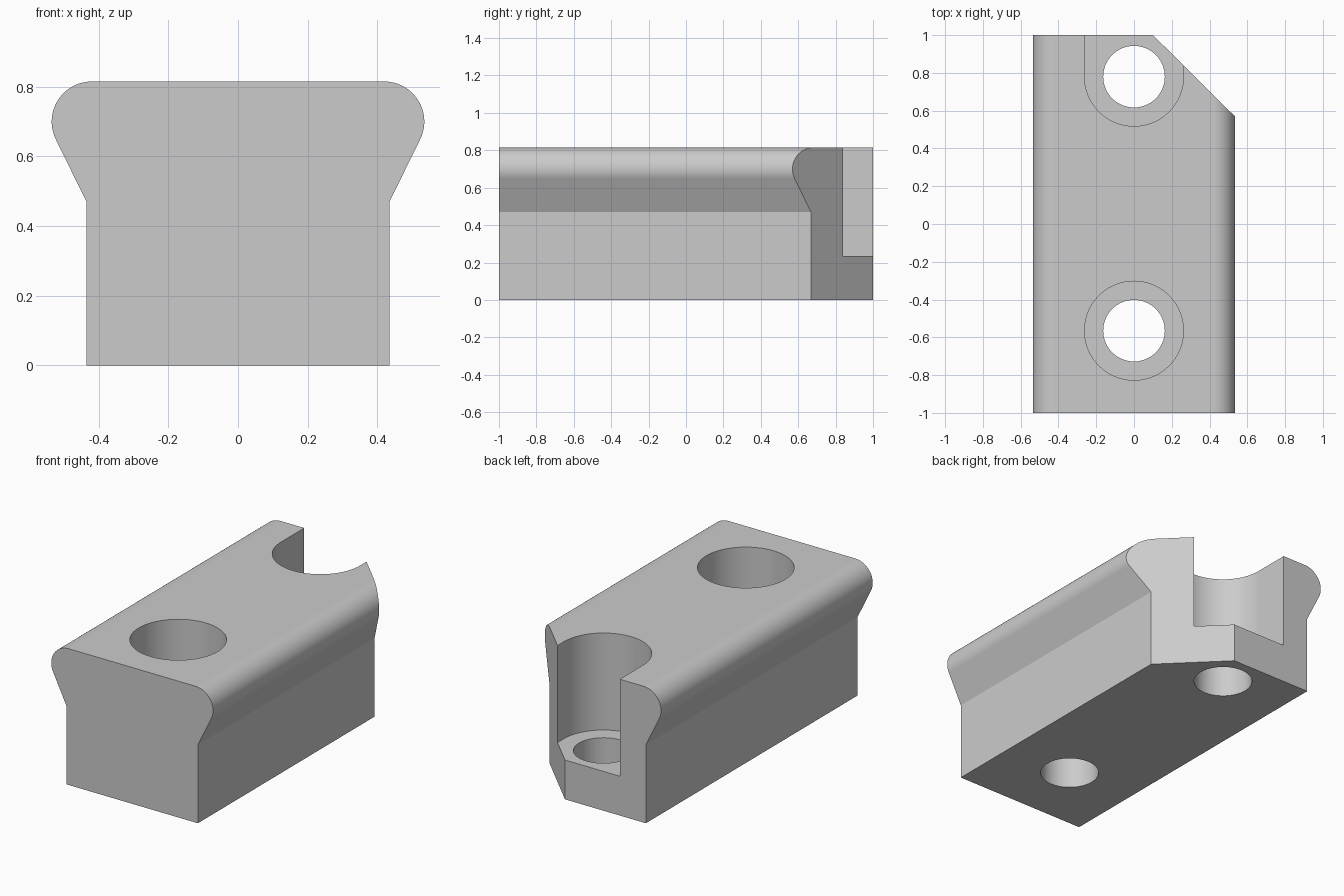
import bpy, bmesh, math
from mathutils import Vector

cube = bpy.data.objects.get("Cube")
if cube:
    bpy.data.objects.remove(cube, do_unlink=True)

grey = bpy.data.materials.new("light grey")
grey.use_nodes = True
colour = (0.6, 0.6, 0.6, 1)
grey.diffuse_color = colour
grey.node_tree.nodes["Principled BSDF"].inputs["Base Color"].default_value = colour


def arc(cx, cy, r, start, end, steps):
    """Points along an arc, angles in degrees."""
    angles = [math.radians(start + (end - start) * i / steps) for i in range(steps + 1)]
    return [(cx + r * math.cos(a), cy + r * math.sin(a)) for a in angles]


def prism(name, outline, place, sweep):
    """Extrude an outline, placed in space by a function, along a vector."""
    bm = bmesh.new()
    face = bm.faces.new([bm.verts.new(place(u, v)) for u, v in outline])
    grown = bmesh.ops.extrude_face_region(bm, geom=[face])
    moved = [g for g in grown["geom"] if isinstance(g, bmesh.types.BMVert)]
    bmesh.ops.translate(bm, verts=moved, vec=Vector(sweep))
    bmesh.ops.recalc_face_normals(bm, faces=bm.faces)
    mesh = bpy.data.meshes.new(name)
    bm.to_mesh(mesh)
    bm.free()
    mesh.materials.append(grey)
    obj = bpy.data.objects.new(name, mesh)
    bpy.context.collection.objects.link(obj)
    return obj


def upright(name, outline, bottom, top):
    return prism(name, outline, lambda u, v: (u, v, bottom), (0, 0, top - bottom))


# Rail block with rounded, flared shoulders
side = [(0.435, 0), (0.435, 0.47)] + arc(0.42, 0.70, 0.115, -26.5, 90, 20)
profile = side + [(-x, z) for x, z in reversed(side)]
block = prism("rail_block", profile, lambda u, v: (u, -1, v), (0, 2, 0))

# Cutters: corner chamfer, bolt holes, counterbores (rear one opens to the back)
FRONT, REAR, BORE, HOLE, FLOOR = -0.565, 0.78, 0.262, 0.163, 0.235
cutters = [
    upright("corner_cutter", [(0, 1.1), (0.67, 0.435), (1, 1.1)], -0.1, 1),
    upright("front_bore_cutter", arc(0, FRONT, BORE, 0, 354.375, 63), FLOOR, 1),
    upright("rear_bore_cutter",
            [(BORE, 1.1), (-BORE, 1.1)] + arc(0, REAR, BORE, 180, 360, 32), FLOOR, 1),
]
for name, y in (("front", FRONT), ("rear", REAR)):
    cutters.append(upright(name + "_hole_cutter", arc(0, y, HOLE, 0, 354.375, 63), -0.1, 0.5))

for cutter in cutters:
    cutter.hide_render = True
    mod = block.modifiers.new(cutter.name, "BOOLEAN")
    mod.operation, mod.solver, mod.object = "DIFFERENCE", "EXACT", cutter

# Bake the cuts and drop the cutters
evaluated = block.evaluated_get(bpy.context.evaluated_depsgraph_get())
result = bpy.data.meshes.new_from_object(evaluated)
block.modifiers.clear()
block.data = result
for cutter in cutters:
    bpy.data.objects.remove(cutter, do_unlink=True)

# Smooth the rounded surfaces, keep the corners crisp
bpy.ops.object.select_all(action="DESELECT")
block.select_set(True)
bpy.context.view_layer.objects.active = block
bpy.ops.object.shade_smooth_by_angle(angle=math.radians(25))
weighted = block.modifiers.new("weighted_normals", "WEIGHTED_NORMAL")
weighted.keep_sharp = True
